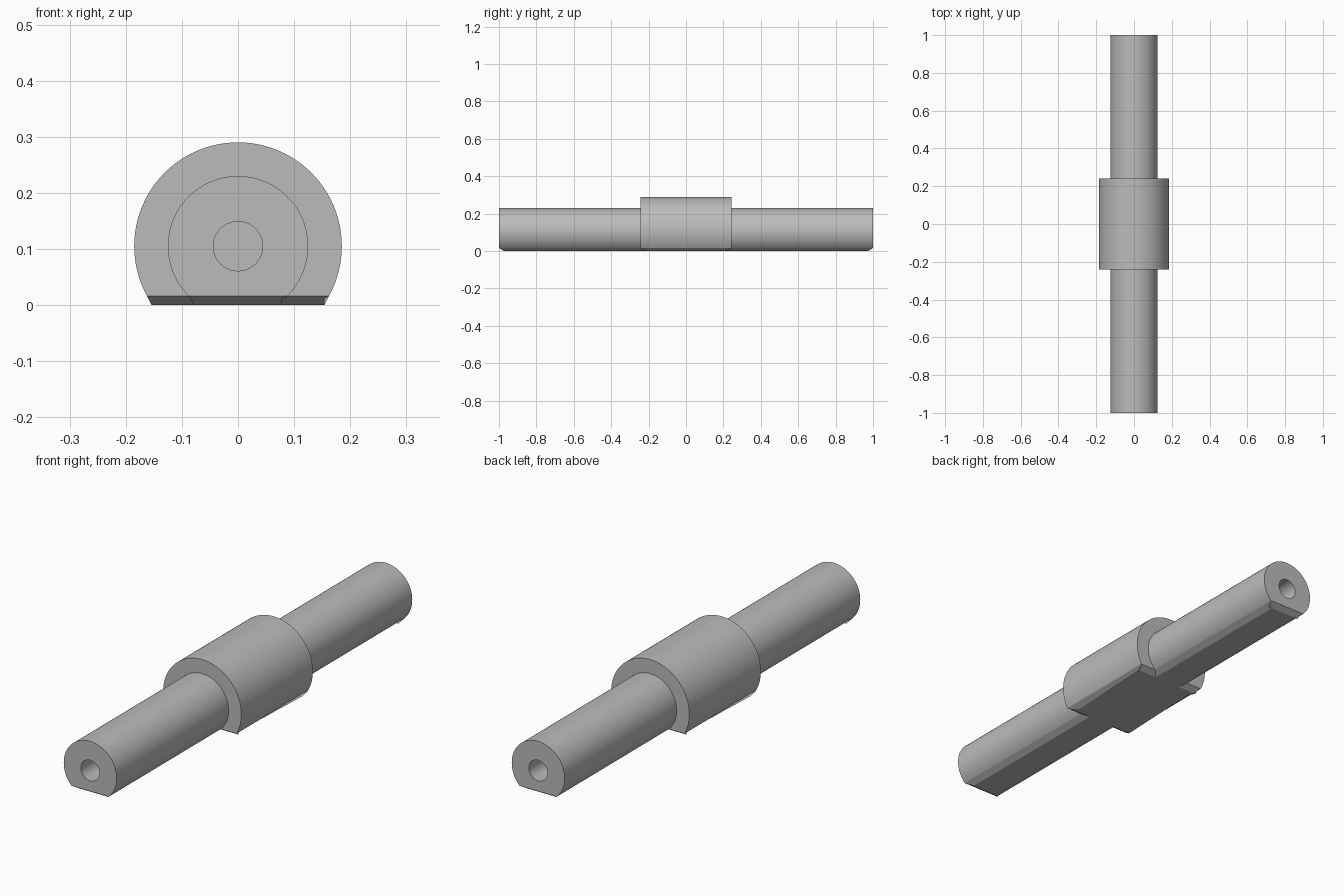
import bpy, bmesh, math
from mathutils import Matrix, Vector

if "Cube" in bpy.data.objects:
    bpy.data.objects.remove(bpy.data.objects["Cube"])

AXIS_Z = 0.105      # height of the shaft axis
CHAMFER_H = 0.016   # height of the chamfer round the flat underside
CHAMFER_W = 0.026
SEGMENTS = 96

# Half profile (radius, y): blind hole, shaft, collar; then mirrored
half = [(0, -0.6), (0.044, -0.6), (0.044, -1), (0.125, -1),
        (0.125, -0.242), (0.185, -0.242)]
profile = half + [(r, -y) for r, y in reversed(half)]

bm = bmesh.new()
verts = [bm.verts.new((r, y, 0)) for r, y in profile]
edges = [bm.edges.new(pair) for pair in zip(verts, verts[1:])]
bmesh.ops.spin(bm, geom=verts + edges, cent=(0, 0, 0), axis=(0, 1, 0),
               angle=math.tau, steps=SEGMENTS, use_duplicate=False)
bmesh.ops.remove_doubles(bm, verts=bm.verts[:], dist=1e-5)
bmesh.ops.transform(bm, matrix=Matrix.Translation((0, 0, AXIS_Z)), verts=bm.verts[:])
bmesh.ops.recalc_face_normals(bm, faces=bm.faces[:])

# Cut off the underside and close it with one flat face
cut = bmesh.ops.bisect_plane(
    bm, geom=bm.verts[:] + bm.edges[:] + bm.faces[:], dist=1e-6,
    plane_co=(0, 0, CHAMFER_H), plane_no=(0, 0, -1), clear_outer=True)
rim = [e for e in cut['geom_cut'] if isinstance(e, bmesh.types.BMEdge)]
base = bmesh.ops.edgeloop_fill(bm, edges=rim)['faces'][0]
base.normal_update()
if base.normal.z > 0:
    base.normal_flip()

# Chamfer all round the underside
bmesh.ops.inset_region(bm, faces=[base], thickness=CHAMFER_W, use_even_offset=True)
for v in base.verts:
    v.co.z = 0
bmesh.ops.recalc_face_normals(bm, faces=bm.faces[:])

mesh = bpy.data.meshes.new("collared_shaft")
bm.to_mesh(mesh)
bm.free()
shaft = bpy.data.objects.new("collared_shaft", mesh)
bpy.context.collection.objects.link(shaft)

grey = bpy.data.materials.new("grey")
grey.diffuse_color = (0.5, 0.5, 0.5, 1)
grey.use_nodes = True
grey.node_tree.nodes["Principled BSDF"].inputs["Base Color"].default_value = grey.diffuse_color
mesh.materials.append(grey)

bpy.context.view_layer.objects.active = shaft
shaft.select_set(True)
bpy.ops.object.shade_smooth_by_angle(angle=math.radians(8))
